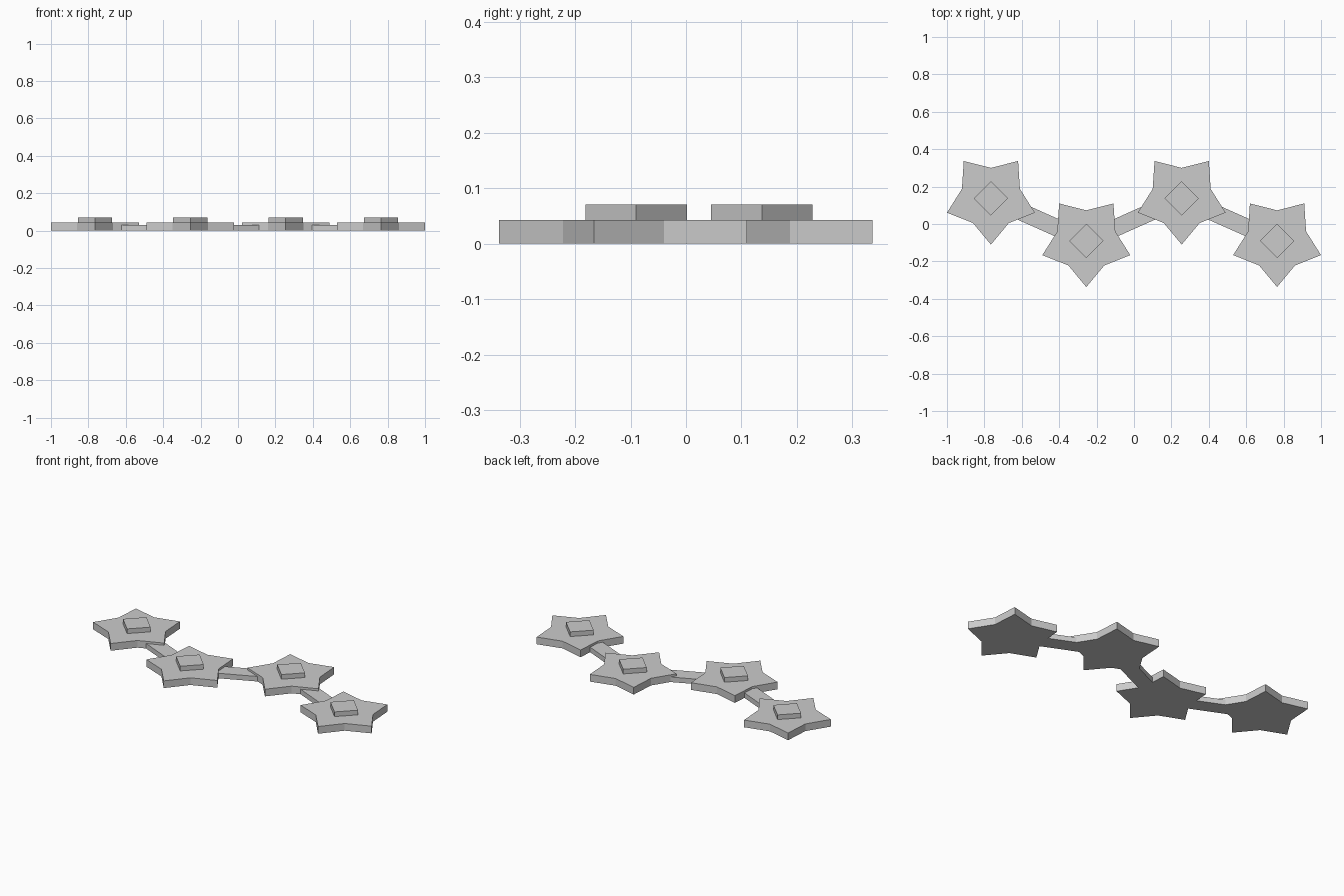
import bpy, bmesh, math
from mathutils import Vector

cube = bpy.data.objects.get("Cube")
if cube:
    bpy.data.objects.remove(cube, do_unlink=True)

grey = bpy.data.materials.new("light_grey")
grey.use_nodes = True
grey.diffuse_color = (0.6, 0.6, 0.6, 1)
grey.node_tree.nodes["Principled BSDF"].inputs["Base Color"].default_value = (0.6, 0.6, 0.6, 1)


def prism(name, outline, centre, z0, z1, turn=0.0):
    """Flat outline extruded from z0 to z1."""
    bm = bmesh.new()
    face = bm.faces.new([bm.verts.new((x, y, z0)) for x, y in outline])
    top = bmesh.ops.extrude_face_region(bm, geom=[face])["geom"]
    bmesh.ops.translate(bm, vec=(0, 0, z1 - z0),
                        verts=[v for v in top if isinstance(v, bmesh.types.BMVert)])
    bmesh.ops.recalc_face_normals(bm, faces=bm.faces)
    mesh = bpy.data.meshes.new(name)
    bm.to_mesh(mesh)
    bm.free()
    mesh.materials.append(grey)
    obj = bpy.data.objects.new(name, mesh)
    obj.location = (centre[0], centre[1], 0)
    obj.rotation_euler.z = turn
    bpy.context.collection.objects.link(obj)
    return obj


def ring(radii, count):
    """Points around a circle, starting at the front, cycling through the radii."""
    points = []
    for i in range(count):
        a = -math.pi / 2 + i * math.tau / count
        r = radii[i % len(radii)]
        points.append((r * math.cos(a), r * math.sin(a)))
    return points


# Stars in a zigzag, each with a raised square stud
centres = [Vector((-0.765 + 0.51 * i, -0.09 if i % 2 else 0.137)) for i in range(4)]
for i, c in enumerate(centres, 1):
    prism(f"star_{i}", ring((0.247, 0.163), 10), c, 0, 0.043)
    prism(f"stud_{i}", ring((0.0915,), 4), c, 0.043, 0.071)

# Thin bars joining neighbouring stars
for i, (a, b) in enumerate(zip(centres, centres[1:]), 1):
    d = b - a
    h, w = d.length / 2 - 0.1, 0.046
    prism(f"link_{i}", [(-h, -w), (h, -w), (h, w), (-h, w)], (a + b) / 2,
          0, 0.03, math.atan2(d.y, d.x))
